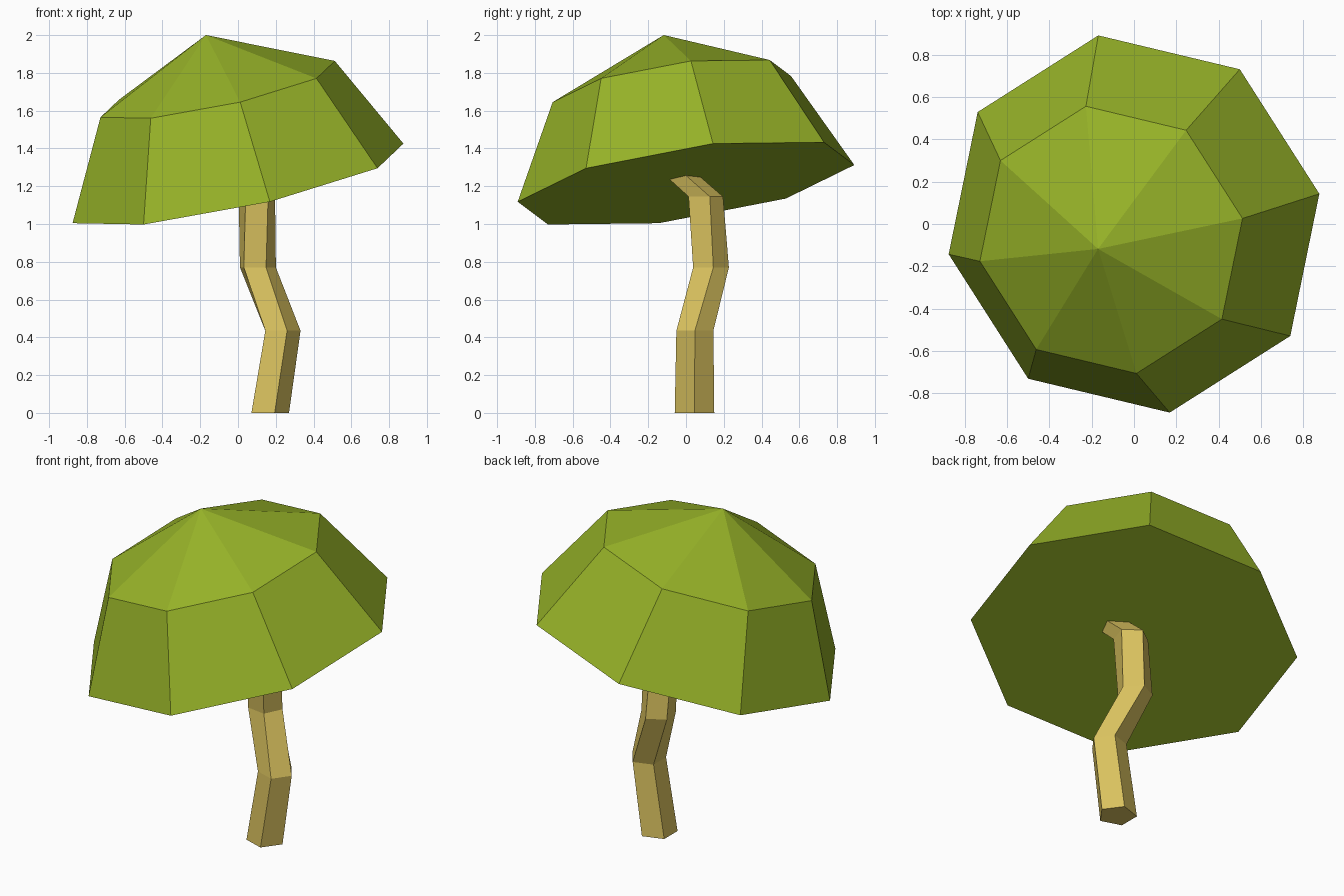
import bpy, bmesh
from math import cos, sin, radians, tau
from mathutils import Vector, Matrix

cube = bpy.data.objects.get("Cube")
if cube:
    bpy.data.objects.remove(cube, do_unlink=True)


def make_material(name, rgb):
    mat = bpy.data.materials.new(name)
    mat.use_nodes = True
    mat.diffuse_color = (*rgb, 1)
    bsdf = mat.node_tree.nodes["Principled BSDF"]
    bsdf.inputs["Base Color"].default_value = (*rgb, 1)
    bsdf.inputs["Roughness"].default_value = 0.9
    return mat


def add_ring(bm, sides, radius, centre, phase):
    """A regular polygon of vertices, flat in z."""
    angles = [radians(phase) + tau * i / sides for i in range(sides)]
    return [bm.verts.new(Vector(centre) + radius * Vector((cos(a), sin(a), 0)))
            for a in angles]


def bridge(bm, low, high):
    """Quads between two rings of equal size."""
    n = len(low)
    for i in range(n):
        j = (i + 1) % n
        bm.faces.new((low[i], low[j], high[j], high[i]))


def finish(bm, name, mat):
    bmesh.ops.recalc_face_normals(bm, faces=bm.faces)
    mesh = bpy.data.meshes.new(name)
    bm.to_mesh(mesh)
    bm.free()
    mesh.materials.append(mat)
    obj = bpy.data.objects.new(name, mesh)
    bpy.context.collection.objects.link(obj)
    return obj


leaf_green = make_material("leaf green", (0.305, 0.445, 0.021))
bark_tan = make_material("bark tan", (0.70, 0.54, 0.114))

# Canopy: eight-sided dome with a flat underside, tilted as a whole
bm = bmesh.new()
rim = add_ring(bm, 8, 0.912, (0, 0, 0), 10)
shoulder = add_ring(bm, 8, 0.646, (0, 0, 0.516), 10)
apex = bm.verts.new((0, 0, 0.812))
bridge(bm, rim, shoulder)
bm.faces.new(list(reversed(rim)))
for i in range(8):
    bm.faces.new((shoulder[i], shoulder[(i + 1) % 8], apex))
axis = Vector((-0.216, -0.15, 1))
tilt = Vector((0, 0, 1)).rotation_difference(axis).to_matrix().to_4x4()
bm.transform(Matrix.Translation((0, 0, 1.215)) @ tilt)
finish(bm, "canopy", leaf_green)

# Trunk: crooked five-sided stem, twisting slightly and bending into the canopy
stations = [  # centre, radius, twist
    ((0.16, 0.045, 0), 0.11, 0),
    ((0.228, 0.047, 0.435), 0.103, 0),
    ((0.101, 0.127, 0.77), 0.101, 10),
    ((0.10, 0.095, 1.145), 0.101, 18),
    ((0.10, -0.135, 1.35), 0.095, 18),
]
bm = bmesh.new()
rings = [add_ring(bm, 5, radius, centre, twist) for centre, radius, twist in stations]
for low, high in zip(rings, rings[1:]):
    bridge(bm, low, high)
bm.faces.new(list(reversed(rings[0])))
bm.faces.new(rings[-1])
finish(bm, "trunk", bark_tan)
